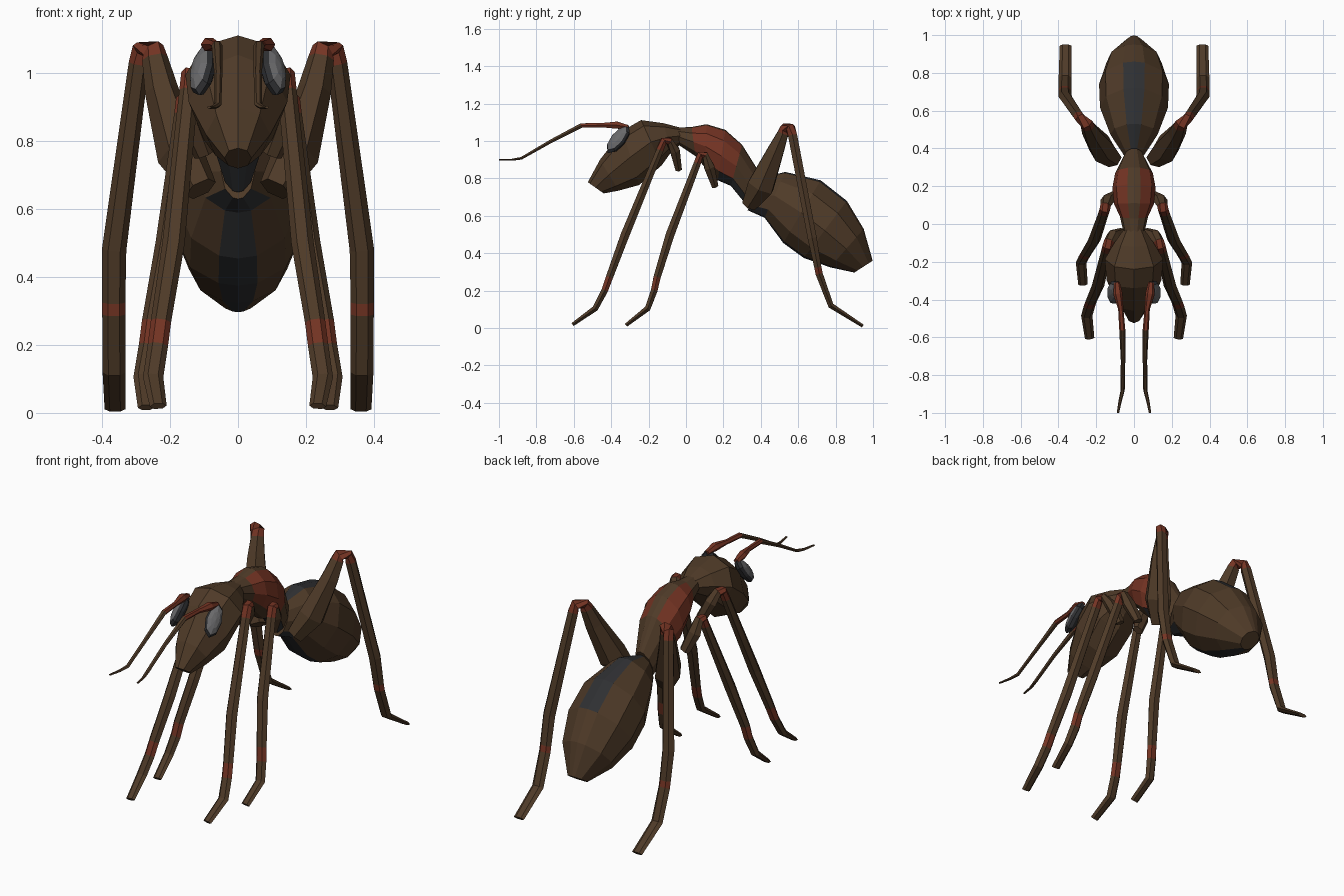
import bpy, bmesh, math
from mathutils import Vector, Matrix

if "Cube" in bpy.data.objects:
    bpy.data.objects.remove(bpy.data.objects["Cube"])


def make_mat(name, rgb):
    m = bpy.data.materials.new(name)
    m.diffuse_color = (*rgb, 1)
    m.use_nodes = True
    m.node_tree.nodes["Principled BSDF"].inputs["Base Color"].default_value = m.diffuse_color
    return m


MATS = [make_mat("brown", (0.078, 0.043, 0.021)),
        make_mat("rust red", (0.175, 0.034, 0.017)),
        make_mat("dark slate", (0.028, 0.029, 0.032)),
        make_mat("eye grey", (0.14, 0.14, 0.145))]
BROWN, RED, SLATE, GREY = range(4)


def finish(bm, name, mirror=False):
    bmesh.ops.recalc_face_normals(bm, faces=bm.faces)
    me = bpy.data.meshes.new(name)
    bm.to_mesh(me)
    bm.free()
    for m in MATS:
        me.materials.append(m)
    ob = bpy.data.objects.new(name, me)
    bpy.context.collection.objects.link(ob)
    if mirror:
        ob.modifiers.new("mirror", 'MIRROR').use_mirror_merge = False
    return ob


def skin(rings, rule):
    """Join rings of points; rule(segment, side) gives the colour."""
    bm = bmesh.new()
    vs = [[bm.verts.new(p) for p in r] for r in rings]
    n = len(vs[0])
    for s in range(len(vs) - 1):
        for i in range(n):
            j = (i + 1) % n
            f = bm.faces.new((vs[s][i], vs[s][j], vs[s + 1][j], vs[s + 1][i]))
            f.material_index = rule(s, i)
    bm.faces.new(vs[0]).material_index = rule(0, 2)
    bm.faces.new(vs[-1]).material_index = rule(len(vs) - 2, 2)
    return bm


# Body sections: top (y, z), bottom (y, z), half width
def body(name, sections, angles, rule):
    half = angles + [360 - a for a in angles[-2:0:-1]]
    mids = [(a + b) / 2 for a, b in zip(half, half[1:] + [360])]
    mids = [min(a, 360 - a) for a in mids]
    rings = []
    for ty, tz, by, bz, w in sections:
        top, bot = Vector((0, ty, tz)), Vector((0, by, bz))
        rings.append([(top + bot) / 2 + (top - bot) / 2 * math.cos(math.radians(a))
                      + Vector((w * math.sin(math.radians(a)), 0, 0)) for a in half])
    return finish(skin(rings, lambda s, i: rule(s, mids[i])), name)


body("head", [(-.525, .78, -.44, .72, .04),
              (-.46, .90, -.36, .735, .095),
              (-.34, 1.055, -.25, .765, .145),
              (-.24, 1.112, -.13, .87, .155),
              (-.12, 1.095, -.08, .94, .105),
              (-.03, 1.072, -.03, .98, .055)],
     [0, 42, 88, 135, 180], lambda s, a: BROWN)


def thorax_rule(s, a):
    if 1 <= s <= 3 and 18 < a < 130:
        return RED
    return SLATE if s >= 3 and a > 130 else BROWN


SIDES = [0, 18, 55, 92, 130, 162, 180]
body("thorax", [(-.05, 1.072, -.04, .98, .055),
                (.03, 1.075, .05, .92, .075),
                (.11, 1.09, .10, .86, .105),
                (.21, 1.06, .17, .79, .115),
                (.30, .98, .24, .76, .10),
                (.40, .82, .33, .65, .05)], SIDES, thorax_rule)


def abdomen_rule(s, a):
    stripe = (a < 18 and s < 3) or a > 162 or (s == 0 and a > 130)
    return SLATE if stripe else BROWN


body("abdomen", [(.39, .80, .33, .63, .05),
                 (.53, .835, .42, .59, .125),
                 (.72, .79, .52, .455, .18),
                 (.86, .68, .63, .375, .185),
                 (.95, .53, .77, .325, .145),
                 (.998, .36, .90, .297, .05)], SIDES, abdomen_rule)


# Limbs: path of (x, y, z, half width, half depth), hexagonal section
def limb(name, path, red):
    pts = [Vector(p[:3]) for p in path]
    rings = []
    for k, p in enumerate(pts):
        t = Vector()
        if k:
            t += (p - pts[k - 1]).normalized()
        if k < len(pts) - 1:
            t += (pts[k + 1] - p).normalized()
        t.normalize()
        side = Vector((1, 0, 0))
        side = (side - t * side.dot(t)).normalized()
        up = t.cross(side)
        w, d = path[k][3:]
        rings.append([p + side * w * math.cos(a) + up * d * math.sin(a)
                      for a in [math.radians(60 * i) for i in range(6)]])
    finish(skin(rings, lambda s, i: RED if s in red else BROWN), name, True)


limb("front_leg", [(.06, -.04, .85, .03, .02),
                   (.11, -.06, .95, .035, .03),
                   (.13, -.09, 1.00, .028, .022),
                   (.14, -.12, 1.00, .028, .022),
                   (.145, -.14, .95, .028, .022),
                   (.19, -.325, .50, .033, .027),
                   (.227, -.41, .27, .03, .022),
                   (.236, -.435, .20, .03, .02),
                   (.25, -.485, .105, .03, .018),
                   (.235, -.605, .02, .025, .011)], (2, 3, 6))
limb("middle_leg", [(.10, .155, .76, .03, .02),
                    (.14, .125, .86, .038, .032),
                    (.15, .10, .925, .028, .022),
                    (.155, .075, .925, .028, .022),
                    (.16, .06, .88, .028, .022),
                    (.21, -.085, .50, .033, .027),
                    (.253, -.155, .27, .03, .022),
                    (.262, -.17, .20, .03, .02),
                    (.28, -.205, .105, .028, .018),
                    (.27, -.32, .016, .025, .011)], (2, 3, 6))
limb("hind_leg", [(.11, .34, .66, .05, .045),
                  (.17, .40, .76, .07, .08),
                  (.225, .48, .95, .05, .05),
                  (.245, .52, 1.045, .038, .033),
                  (.25, .53, 1.07, .036, .028),
                  (.285, .56, 1.07, .03, .026),
                  (.292, .57, 1.03, .03, .028),
                  (.365, .675, .48, .036, .028),
                  (.366, .705, .325, .034, .022),
                  (.366, .712, .29, .034, .022),
                  (.365, .775, .12, .034, .018),
                  (.362, .945, .011, .031, .01)], (3, 4, 5, 8))
limb("antenna", [(.09, -.31, 1.075, .015, .012),
                 (.085, -.37, 1.085, .025, .022),
                 (.07, -.45, 1.085, .014, .013),
                 (.062, -.56, 1.083, .016, .014),
                 (.058, -.72, 1.0, .012, .011),
                 (.06, -.88, .908, .011, .008),
                 (.072, -.93, .90, .009, .006),
                 (.085, -1.0, .90, .006, .004)], (0, 1, 2))

# Eyes: flattened domes, pole pointing outward, with a paler centre
bm = bmesh.new()
bmesh.ops.create_uvsphere(bm, u_segments=8, v_segments=6, radius=1)
for f in bm.faces:
    f.material_index = GREY if f.calc_center_median().z > .45 else SLATE
length = Vector((-.02, .11, .14)).normalized()
out = Vector((.75, -.5, .4))
out = (out - length * out.dot(length)).normalized()
across = out.cross(length)
basis = Matrix((length * .092, across * .045, out * .032)).transposed().to_4x4()
bm.transform(Matrix.Translation((.104, -.362, 1.008)) @ basis)
finish(bm, "eye", True)
